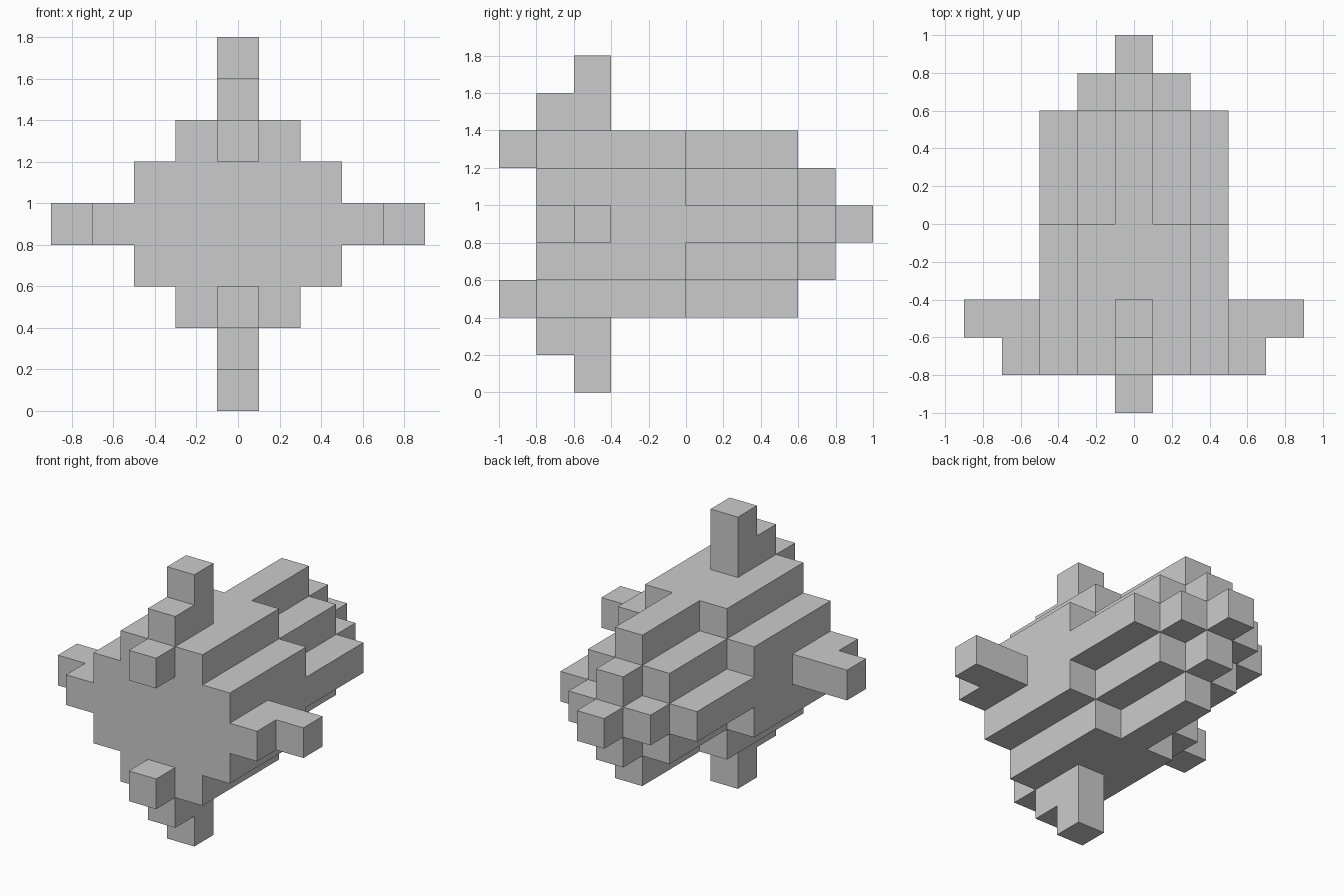
import bpy
import bmesh
from math import radians
from mathutils import Matrix, Vector

if "Cube" in bpy.data.objects:
    bpy.data.objects.remove(bpy.data.objects["Cube"])

MID_Z = 0.9  # height of the hull's long axis


def prism(name, points, push):
    """Extrude a flat outline of 3D points along a vector."""
    bm = bmesh.new()
    face = bm.faces.new([bm.verts.new(p) for p in points])
    new = bmesh.ops.extrude_face_region(bm, geom=[face], use_keep_orig=True)
    verts = [v for v in new["geom"] if isinstance(v, bmesh.types.BMVert)]
    bmesh.ops.translate(bm, verts=verts, vec=push)
    bmesh.ops.recalc_face_normals(bm, faces=bm.faces)
    mesh = bpy.data.meshes.new(name)
    bm.to_mesh(mesh)
    bm.free()
    obj = bpy.data.objects.new(name, mesh)
    bpy.context.collection.objects.link(obj)
    return obj


def section(name, quarter, y0, y1):
    """Hull section: a stepped quarter outline repeated around the axis."""
    outline = []
    for _ in range(4):
        outline += quarter
        quarter = [(-z, x) for x, z in quarter]
    prism(name, [(x, y0, MID_Z + z) for x, z in outline], Vector((0, y1 - y0, 0)))


# Hull, tapering in steps towards the back
section("main_hull", [(.5, .3), (.3, .3), (.3, .5)], -0.8, 0.0)
section("ridged_hull", [(.5, .1), (.3, .1), (.3, .3), (.1, .3), (.1, .5)], 0.0, 0.6)
section("nose_cross", [(.3, .1), (.1, .1), (.1, .3)], 0.6, 0.8)
section("nose_tip", [(.1, .1)], 0.8, 1.0)

# Four stepped fins around the hull
fin = [(.5, -.8), (.7, -.8), (.7, -.6), (.9, -.6), (.9, -.4), (.5, -.4)]
for i, side in enumerate(("right", "top", "left", "bottom")):
    turn = Matrix.Translation((0, 0, MID_Z)) @ Matrix.Rotation(radians(-90 * i), 4, 'Y')
    obj = prism(side + "_fin", [(r, y, -0.1) for r, y in fin], Vector((0, 0, 0.2)))
    obj.data.transform(turn)

# Upper and lower blocks on the front face
for name, z in (("upper_front_block", 1.2), ("lower_front_block", 0.4)):
    prism(name, [(-.1, -1, z), (.1, -1, z), (.1, -1, z + .2), (-.1, -1, z + .2)],
          Vector((0, 0.2, 0)))
